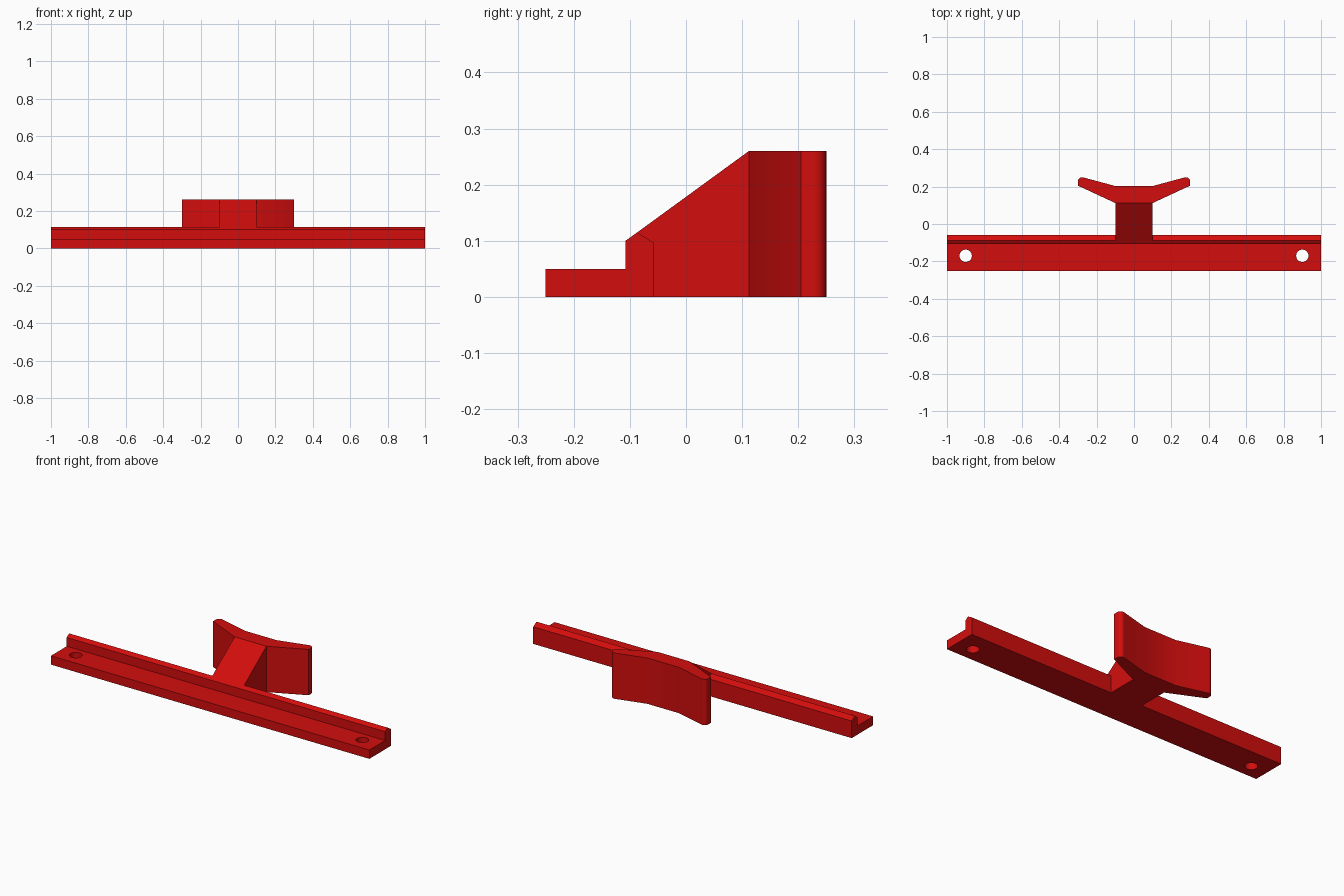
import bpy, bmesh, math
from mathutils import Vector

cube = bpy.data.objects.get("Cube")
if cube:
    bpy.data.objects.remove(cube, do_unlink=True)

red = bpy.data.materials.new("red")
red.use_nodes = True
red.diffuse_color = (0.65, 0.004, 0.004, 1)
red.node_tree.nodes["Principled BSDF"].inputs["Base Color"].default_value = red.diffuse_color


def prism(name, outline, direction):
    """Extrude a closed outline of 3D points along a direction."""
    bm = bmesh.new()
    face = bm.faces.new([bm.verts.new(p) for p in outline])
    new = bmesh.ops.extrude_face_region(bm, geom=[face])["geom"]
    moved = [v for v in new if isinstance(v, bmesh.types.BMVert)]
    bmesh.ops.translate(bm, verts=moved, vec=Vector(direction))
    bmesh.ops.recalc_face_normals(bm, faces=bm.faces)
    mesh = bpy.data.meshes.new(name)
    bm.to_mesh(mesh)
    bm.free()
    mesh.materials.append(red)
    obj = bpy.data.objects.new(name, mesh)
    bpy.context.collection.objects.link(obj)
    return obj


def side_prism(name, profile, half_width):
    """Extrude a (y, z) profile symmetrically across x."""
    return prism(name, [(-half_width, y, z) for y, z in profile], (2 * half_width, 0, 0))


def smooth(obj):
    bpy.ops.object.select_all(action="DESELECT")
    obj.select_set(True)
    bpy.context.view_layer.objects.active = obj
    bpy.ops.object.shade_smooth_by_angle(angle=math.radians(25))


# Mounting rail with a raised, peaked rib along the back
rail = side_prism("mounting_rail", [(-0.25, 0), (-0.058, 0), (-0.058, 0.097), (-0.087, 0.115),
                                    (-0.108, 0.10), (-0.108, 0.05), (-0.25, 0.05)], 1)

# Screw holes near both ends
for side in (-1, 1):
    ring = [(side * 0.9 + 0.033 * math.cos(a), -0.17 + 0.033 * math.sin(a), -0.1)
            for a in (math.tau * i / 32 for i in range(32))]
    cutter = prism("screw_hole_cutter", ring, (0, 0, 0.3))
    cutter.hide_render = True
    cut = rail.modifiers.new("screw_hole", "BOOLEAN")
    cut.operation, cut.solver, cut.object = "DIFFERENCE", "EXACT", cutter
    bpy.context.view_layer.objects.active = rail
    bpy.ops.object.modifier_apply(modifier=cut.name)
    bpy.data.objects.remove(cutter, do_unlink=True)
smooth(rail)

# Sloping neck that joins the rail to the hook plate
side_prism("sloping_neck", [(-0.058, 0), (0.112, 0), (0.112, 0.26),
                            (-0.087, 0.115), (-0.058, 0.097)], 0.1)

# Hook plate: flared arms with rounded rear tips
radius, cx, cy = 0.022, 0.278, 0.228
arc = [(cx + radius * math.cos(a), cy + radius * math.sin(a))
       for a in (math.radians(105) * i / 8 for i in range(9))]
half = [(0.1, 0.112), (0.3, 0.205)] + arc + [(0.1, 0.203)]
outline = half + [(-x, y) for x, y in reversed(half)]
plate = prism("hook_plate", [(x, y, 0) for x, y in outline], (0, 0, 0.26))
smooth(plate)
